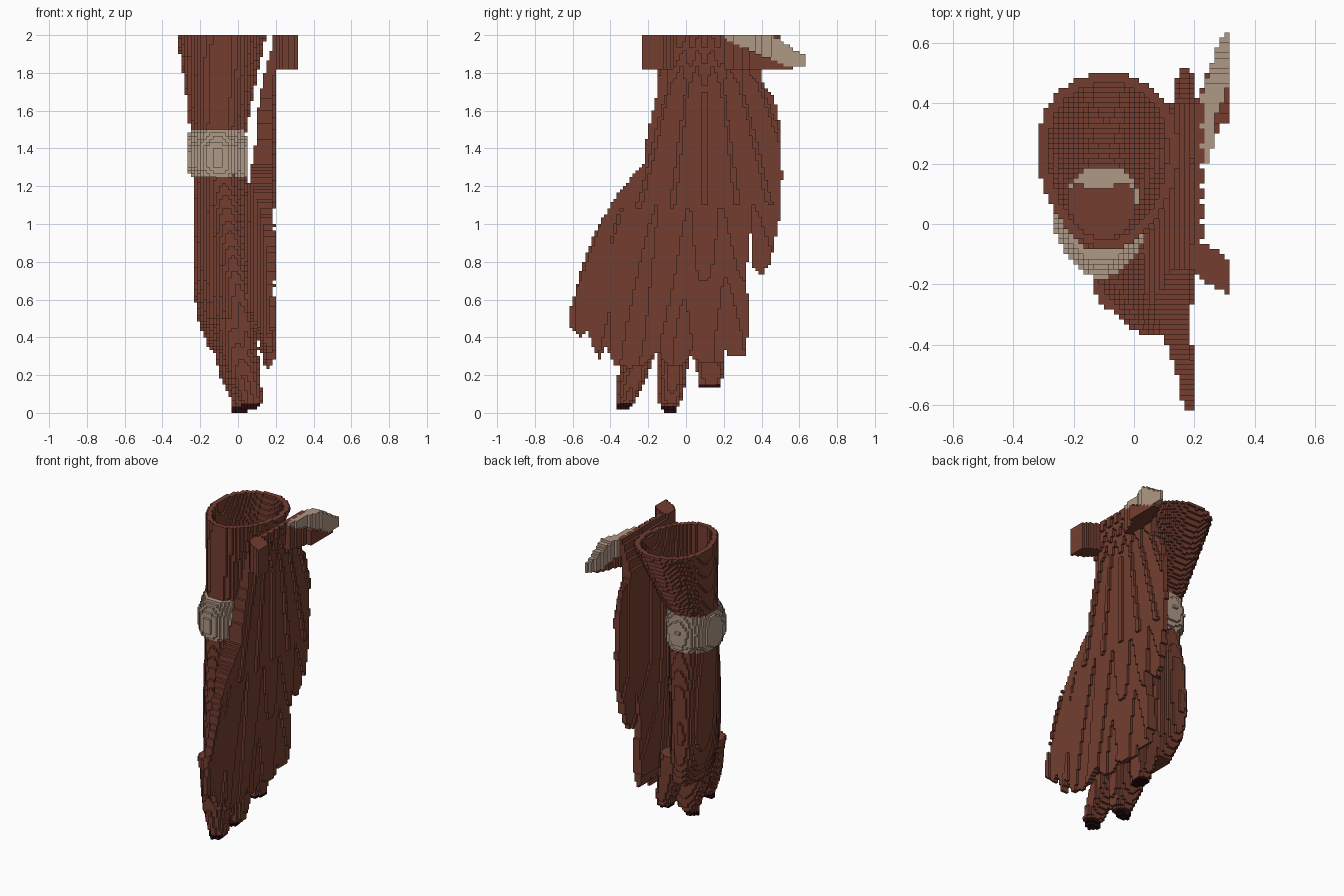
import bpy, bmesh, math

if "Cube" in bpy.data.objects:
    bpy.data.objects.remove(bpy.data.objects["Cube"])

V = 2 / 120  # block size


def material(name, rgb):
    m = bpy.data.materials.new(name)
    m.use_nodes = True
    m.diffuse_color = (*rgb, 1)
    bsdf = m.node_tree.nodes["Principled BSDF"]
    bsdf.inputs["Base Color"].default_value = (*rgb, 1)
    bsdf.inputs["Roughness"].default_value = 0.9
    return m


MATS = [material("brown hide", (0.174, 0.048, 0.030)),
        material("pale bone", (0.43, 0.315, 0.24)),
        material("dark claw", (0.017, 0.003, 0.005))]
BROWN, BONE, CLAW = 0, 1, 2


def lerp(keys, t):
    """Interpolate rows (t, a, b, ...) at t, or None outside the range."""
    for p, q in zip(keys, keys[1:]):
        if p[0] <= t <= q[0]:
            f = (t - p[0]) / (q[0] - p[0])
            return [a + (b - a) * f for a, b in zip(p[1:], q[1:])]
    return None


def stack(keys, shrink=0.0):
    """Solid of egg sections (z, centre x, centre y, radius x, radius y, slant)."""
    def inside(x, y, z):
        k = lerp(keys, z)
        if k is None:
            return False
        cx, cy, rx, ry, slant = k
        v = (y - cy) / (ry - shrink)
        u = (x - cx - slant * (y - cy)) / ((rx - shrink) * (1 + .15 * v))
        return u * u + v * v <= 1
    return inside


def in_poly(pts, u, v):
    hit = False
    for (a, b), (c, d) in zip(pts, pts[1:] + pts[:1]):
        if (b > v) != (d > v) and u < (c - a) * (v - b) / (d - b) + a:
            hit = not hit
    return hit


cells = {}  # block -> (part, colour); earlier parts win


def add_part(name, inside, lo, hi, colour=lambda x, y, z: BROWN):
    a, b = [math.floor(c / V) for c in lo], [math.ceil(c / V) for c in hi]
    for k in range(a[2], b[2]):
        for j in range(a[1], b[1]):
            for i in range(a[0], b[0]):
                p = ((i + .5) * V, (j + .5) * V, (k + .5) * V)
                if (i, j, k) not in cells and inside(*p):
                    cells[i, j, k] = (name, colour(*p))


# Hollow sleeve and forearm, slanting towards the hand
ARM = [(.22, .02, -.09, .09, .20, -.2), (.3, -.005, -.07, .11, .265, -.25),
       (.5, -.055, -.03, .128, .29, -.28), (.7, -.08, -.005, .13, .285, -.26),
       (1.0, -.09, .025, .137, .24, -.18), (1.2, -.093, .035, .14, .195, -.1),
       (1.4, -.11, .04, .14, .17, 0), (1.5, -.105, .065, .148, .155, 0),
       (1.6, -.10, .10, .163, .19, 0), (1.8, -.093, .155, .197, .245, 0),
       (2.0, -.087, .21, .233, .295, 0)]
arm_solid, arm_hole = stack(ARM), stack(ARM, .035)

# Bulging wrist band, with its back showing inside the sleeve
band = stack([(1.25, -.10, .03, .15, .185, 0), (1.31, -.108, .035, .162, .215, 0),
              (1.4, -.11, .04, .163, .22, 0), (1.5, -.11, .055, .145, .175, 0)])
add_part("wrist_band", lambda x, y, z: band(x, y, z)
         and not (z > 1.42 and arm_hole(x, y, z) and y < .115 + .2 * abs(x + .11)),
         (-.3, -.22, 1.25), (.1, .3, 1.5), lambda x, y, z: BONE)

# Fingers with dark claws: (name, claw height, section rows)
FINGERS = [
    ("front_finger", .05, [(.02, .06, -.33, .04, .03, 0), (.06, .07, -.315, .06, .045, 0),
                           (.2, .035, -.28, .085, .08, 0), (.5, -.03, -.2, .11, .10, 0)]),
    ("middle_finger", .035, [(0, .005, -.09, .03, .03, 0), (.06, .035, -.085, .065, .06, 0),
                             (.2, .015, -.075, .11, .08, 0), (.5, -.05, -.06, .12, .10, 0)]),
    ("rear_finger", .148, [(.13, .06, .12, .04, .05, 0), (.2, .05, .13, .055, .07, 0),
                           (.5, -.01, .1, .1, .1, 0)])]
for name, claw, rows in FINGERS:
    add_part(name, stack(rows), (-.25, -.4, 0), (.2, .25, .5),
             lambda x, y, z, c=claw: CLAW if z < c else BROWN)

add_part("arm", lambda x, y, z: arm_solid(x, y, z) and z > .33
         and not (z > 1.43 and arm_hole(x, y, z)), (-.36, -.4, .3), (.18, .54, 2))

# Feathered wing sheet: outline in y, z
WING = [(-.15, 2.01), (-.15, 1.7), (-.21, 1.45), (-.22, 1.32), (-.35, 1.18), (-.47, .98),
        (-.55, .78), (-.625, .5), (-.61, .45), (-.55, .4), (-.52, .43), (-.5, .37),
        (-.46, .285), (-.42, .35), (-.38, .25), (-.3, .24), (-.22, .25), (-.15, .33),
        (-.1, .25), (-.02, .25), (.02, .3), (.08, .27), (.2, .27), (.21, .35), (.22, .3),
        (.32, .3), (.33, .5), (.32, .76), (.35, 1.03), (.35, .78), (.4, .73), (.45, .8),
        (.49, 1.0), (.51, 1.25), (.5, 1.5), (.47, 1.66), (.4, 1.76), (.4, 2.01)]
# Inner face by height and by depth, outer face by height, sag of the lower rear feathers
INNER = [(.2, .18), (.4, .135), (.55, .06), (1.1, .03), (1.22, .06), (1.4, .09),
         (1.6, .105), (1.8, .14), (2.0, .2)]
PLAN = [(-.7, .2), (-.62, .18), (-.38, .1), (-.2, .03), (-.05, .03), (0, .07),
        (.14, .12), (.4, .14), (.55, .155)]
OUTER = [(.2, .192), (1.74, .192), (1.85, .21), (2.0, .24)]
SAG = [(-.7, 0), (-.4, 0), (.1, .03), (.7, .03)]


def wing(x, y, z):
    if not in_poly(WING, y, z):
        return False
    sag = lerp(SAG, y)[0] * min(1, max(0, (1.1 - z) / .7))
    out = lerp(OUTER, z)[0] - sag
    inn = min(max(lerp(INNER, z)[0], lerp(PLAN, y)[0]) - sag, out - .034)
    if y < -.58:  # thin leading tip
        inn = out - .022
    # radiating feather grooves
    groove = .017 * abs(math.sin(26 * math.atan2(y - .1, 2.5 - z))) ** 3
    return inn <= x <= out - groove * (y > -.58)


add_part("wing", wing, (.0, -.64, .2), (.26, .53, 2))

# Front and rear flares at the top of the wing: outlines in x, y
FRONT = [(.19, -.06), (.25, -.075), (.325, -.12), (.325, -.235), (.25, -.2), (.19, -.14)]
CREST = [(.2, .2), (.21, .4), (.29, .62), (.325, .635), (.325, .5), (.275, .36), (.25, .2)]
REAR = [(.18, .19), (.2, .4), (.28, .58), (.325, .58), (.325, .34), (.28, .32), (.24, .2)]


def split(y):
    return 1.98 - .43 * (y - .2)


add_part("bone_crest", lambda x, y, z: in_poly(CREST, x, y) and
         max(split(y), 1.835) < z < min(2, 2 - .6 * (y - .45)),
         (.18, .18, 1.8), (.34, .65, 2), lambda x, y, z: BONE)
add_part("rear_flare", lambda x, y, z: in_poly(REAR, x, y) and 1.82 < z < split(y),
         (.16, .18, 1.8), (.34, .65, 2))
add_part("front_flare", lambda x, y, z: in_poly(FRONT, x, y) and z > 1.82,
         (.18, -.25, 1.8), (.34, -.04, 2))

# Turn the blocks into one mesh per part, keeping outside faces only
SIDES = {(1, 0, 0): [(1, 0, 0), (1, 1, 0), (1, 1, 1), (1, 0, 1)],
         (-1, 0, 0): [(0, 0, 0), (0, 0, 1), (0, 1, 1), (0, 1, 0)],
         (0, 1, 0): [(0, 1, 0), (0, 1, 1), (1, 1, 1), (1, 1, 0)],
         (0, -1, 0): [(0, 0, 0), (1, 0, 0), (1, 0, 1), (0, 0, 1)],
         (0, 0, 1): [(0, 0, 1), (1, 0, 1), (1, 1, 1), (0, 1, 1)],
         (0, 0, -1): [(0, 0, 0), (0, 1, 0), (1, 1, 0), (1, 0, 0)]}
for part in dict.fromkeys(name for name, _ in cells.values()):
    bm, corners = bmesh.new(), {}
    for cell, (name, colour) in cells.items():
        if name != part:
            continue
        for d, quad in SIDES.items():
            if tuple(c + s for c, s in zip(cell, d)) in cells:
                continue
            verts = []
            for q in quad:
                key = tuple(c + s for c, s in zip(cell, q))
                if key not in corners:
                    corners[key] = bm.verts.new([c * V for c in key])
                verts.append(corners[key])
            bm.faces.new(verts).material_index = colour
    mesh = bpy.data.meshes.new(part)
    bm.to_mesh(mesh)
    bm.free()
    for m in MATS:
        mesh.materials.append(m)
    bpy.context.collection.objects.link(bpy.data.objects.new(part, mesh))
